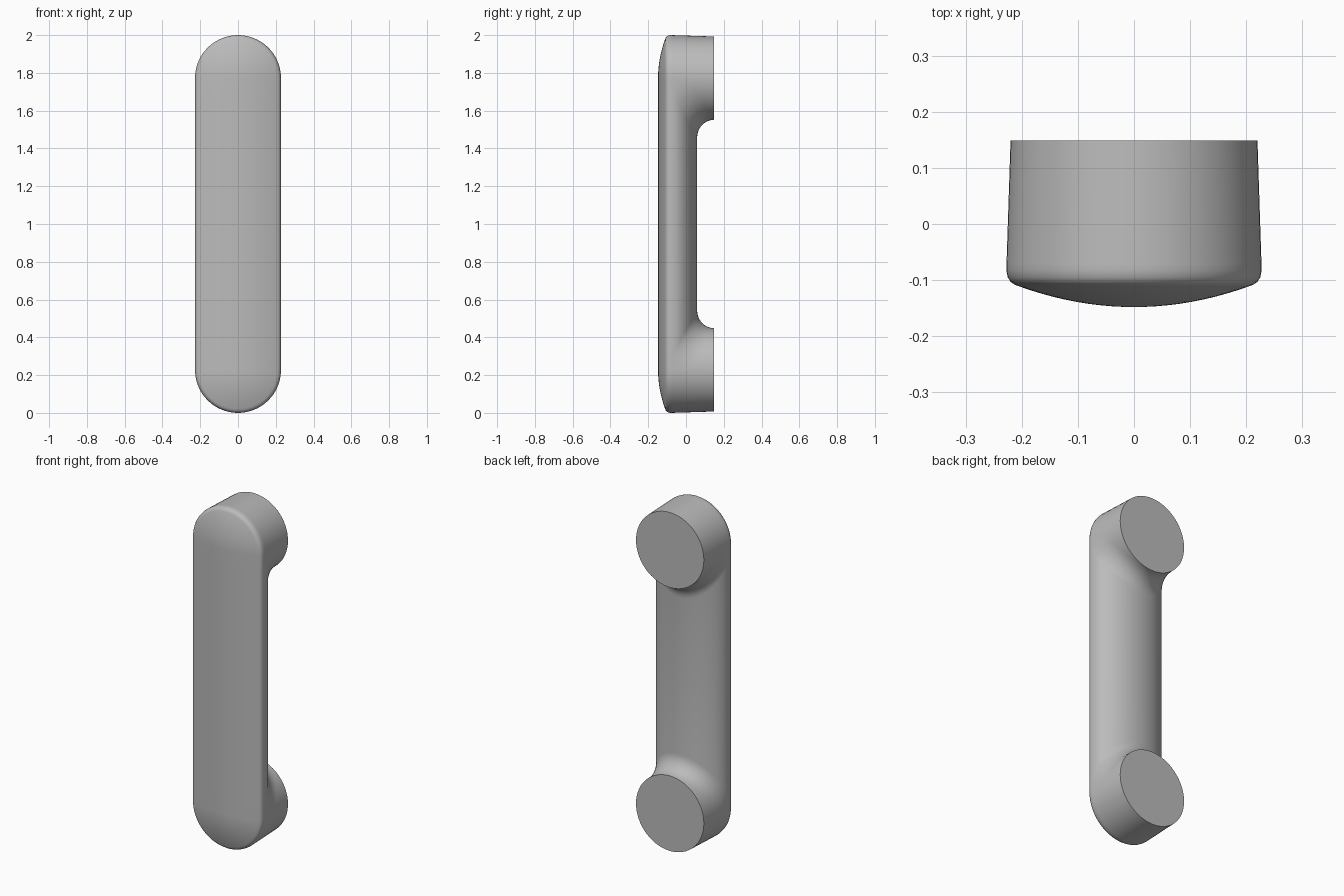
import bpy
import bmesh
from math import cos, sin, pi

cube = bpy.data.objects.get("Cube")
if cube:
    bpy.data.objects.remove(cube, do_unlink=True)

STEPS = 32            # segments per half circle
R_MAX = 0.2275        # widest radius, just behind the front edge
Y_SEAM = -0.07        # where the side wall turns into the rounded back
Y_GRIP = 0.059        # rearmost line of the grip
Y_PAD = 0.149         # flat end pads
FILLET = Y_PAD - Y_GRIP
THETAS = [pi * i / STEPS for i in range(STEPS + 1)]


def radius(y):
    """Side walls taper slightly toward the back."""
    return R_MAX - (y + 0.08) * 0.0326


def centre(s):
    return 1 + s * (1 - R_MAX)


bm = bmesh.new()


def skin(rows, closed=False):
    """Join neighbouring rows of points with quads."""
    verts = [[bm.verts.new(p) for p in row] for row in rows]
    for a, b in zip(verts, verts[1:]):
        n = len(a)
        for i in range(n if closed else n - 1):
            j = (i + 1) % n
            bm.faces.new((a[i], a[j], b[j], b[i]))


def stadium(r, y):
    """Long rounded outline, with extra points where the fillets end."""
    pts = []
    for s in (1, -1):
        z = centre(s)
        pts.append((s * r, y, z - s * FILLET))
        pts += [(s * r * cos(t), y, z + s * r * sin(t)) for t in THETAS]
        pts.append((-s * r, y, z - s * FILLET))
    return pts


# Crowned front face, rounded front edge and start of the side wall
profile = [(0.205 * i / 10, -0.148 + 0.037 * (i / 10) ** 2) for i in range(11)]
profile += [(0.213, -0.108), (0.220, -0.103), (0.225, -0.095),
            (R_MAX, -0.083), (radius(Y_SEAM), Y_SEAM)]
skin([stadium(r, y) for r, y in profile], closed=True)


def inner_column(t, s):
    """From pad rim down the inner wall, through the fillet, to the grip."""
    y_back = Y_SEAM + (Y_GRIP - Y_SEAM) * sin(t)
    levels = [(Y_PAD, 0)]
    for k in range(9):
        phi = pi / 2 * k / 8
        levels.append((y_back + FILLET * (1 - sin(phi)),
                       FILLET * (1 - cos(phi))))
    return [(radius(y) * cos(t), y,
             centre(s) - s * (radius(y) * sin(t) + drop))
            for y, drop in levels]


columns = {s: [inner_column(t, s) for t in THETAS] for s in (1, -1)}

for s in (1, -1):
    z = centre(s)
    # Outer half of the end wall
    skin([[(radius(y) * cos(t), y, z + s * radius(y) * sin(t)) for t in THETAS]
          for y in (Y_SEAM, Y_SEAM + FILLET, Y_PAD)])
    # Inner half with the fillet into the grip
    skin(columns[s])
    # Small side webs beside the fillet
    for column in (columns[s][0], columns[s][-1]):
        side = 1 if column[0][0] > 0 else -1
        corner = (side * radius(Y_SEAM), Y_SEAM, z)
        for a, b in zip(column[1:], column[2:]):
            bm.faces.new([bm.verts.new(p) for p in (corner, a, b)])
    # Flat round pad
    r = radius(Y_PAD)
    rim = [(r * cos(t), Y_PAD, z + s * r * sin(t)) for t in THETAS]
    rim += [(r * cos(t), Y_PAD, z - s * r * sin(t)) for t in THETAS[-2:0:-1]]
    bm.faces.new([bm.verts.new(p) for p in rim])

# Rounded back of the grip
skin([[c[-1] for c in columns[s]] for s in (1, -1)])

bmesh.ops.remove_doubles(bm, verts=bm.verts, dist=0.0002)
bmesh.ops.recalc_face_normals(bm, faces=bm.faces)
mesh = bpy.data.meshes.new("handle")
bm.to_mesh(mesh)
bm.free()

grey = bpy.data.materials.new("light grey")
grey.use_nodes = True
colour = (0.5, 0.5, 0.5, 1)
grey.diffuse_color = colour
grey.node_tree.nodes["Principled BSDF"].inputs["Base Color"].default_value = colour
mesh.materials.append(grey)

handle = bpy.data.objects.new("handle", mesh)
bpy.context.collection.objects.link(handle)
bpy.ops.object.select_all(action='DESELECT')
handle.select_set(True)
bpy.context.view_layer.objects.active = handle
bpy.ops.object.shade_smooth_by_angle(angle=pi / 5)
